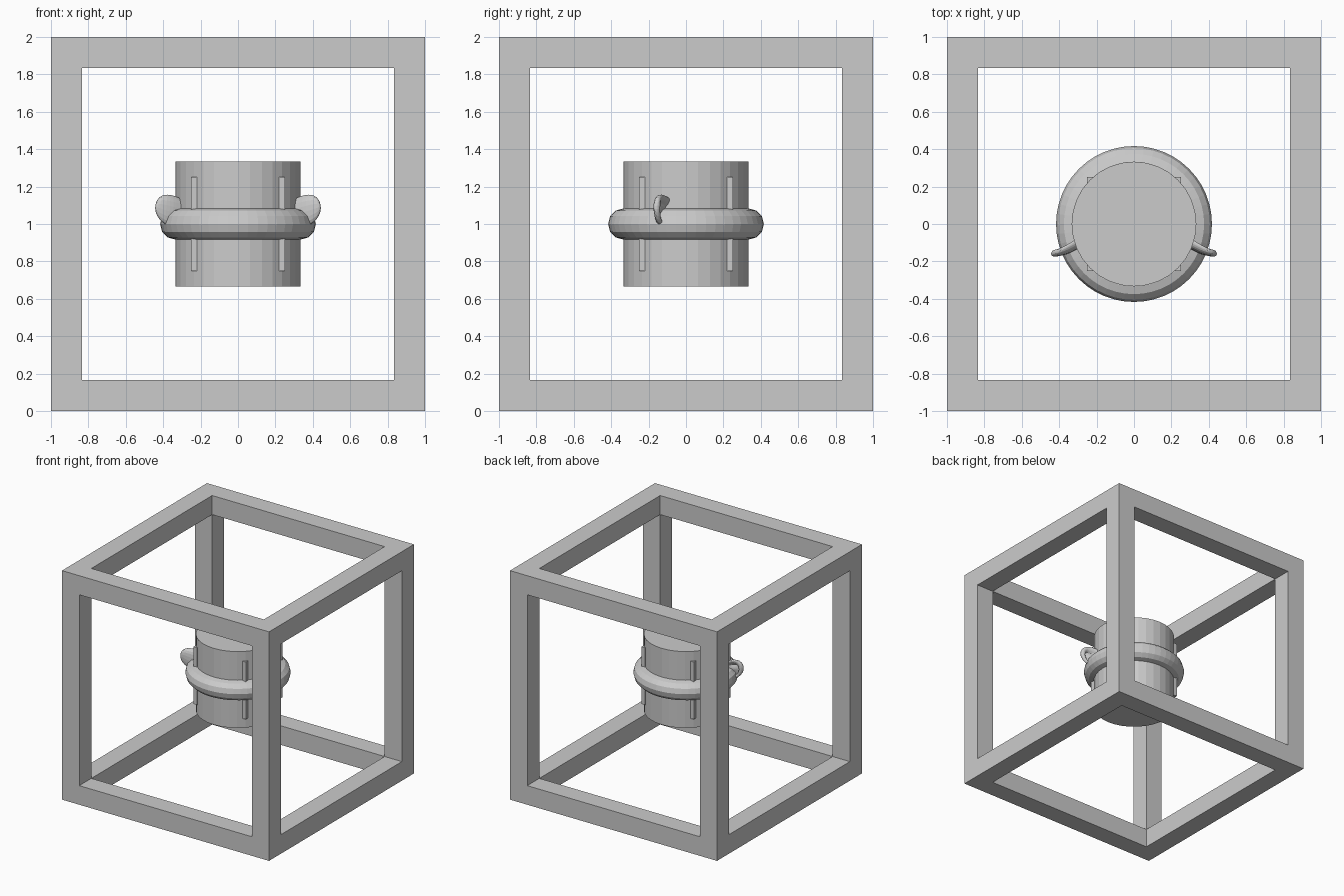
import bpy
import math

if "Cube" in bpy.data.objects:
    bpy.data.objects.remove(bpy.data.objects["Cube"])

U = 1 / 3            # radius of the central drum
MID = 1.0            # height of the model's centre
BAR = 1 / 6          # thickness of the frame bars


def box(name, size, loc):
    bpy.ops.mesh.primitive_cube_add(size=1, location=loc)
    ob = bpy.context.object
    ob.name = name
    ob.scale = size
    bpy.ops.object.transform_apply(location=False, rotation=False, scale=True)
    return ob


# Open cube frame: a solid cube with a square hole cut along each axis
frame = box("cube_frame", (2, 2, 2), (0, 0, MID))
gap = 2 - 2 * BAR
for axis in range(3):
    size = [gap] * 3
    size[axis] = 3
    cutter = box("frame_cutter_" + "xyz"[axis], size, (0, 0, MID))
    cutter.hide_render = True
    cutter.hide_set(True)
    mod = frame.modifiers.new("opening", 'BOOLEAN')
    mod.operation = 'DIFFERENCE'
    mod.solver = 'EXACT'
    mod.object = cutter

# Central drum
bpy.ops.mesh.primitive_cylinder_add(vertices=32, radius=U, depth=2 * U, location=(0, 0, MID))
bpy.context.object.name = "drum"

# Ring around the drum's waist
bpy.ops.mesh.primitive_torus_add(major_segments=48, minor_segments=12,
                                 major_radius=U, minor_radius=U / 4, location=(0, 0, MID))
bpy.context.object.name = "waist_ring"

# Four slim upright rods set into the drum wall
d = U * math.sqrt(0.5)
for i, (sx, sy) in enumerate(((1, 1), (-1, 1), (-1, -1), (1, -1))):
    box(f"rod_{i + 1}", (0.1 * U, 0.1 * U, 1.5 * U), (sx * d, sy * d, MID))

# Monkey head inside the drum, facing backwards, with only its ears showing
bpy.ops.mesh.primitive_monkey_add(size=2, location=(0, 0, MID), rotation=(0, 0, math.pi))
head = bpy.context.object
head.name = "monkey_head"
head.scale = (U, U, U)
sub = head.modifiers.new("rounding", 'SUBSURF')
sub.levels = sub.render_levels = 2
